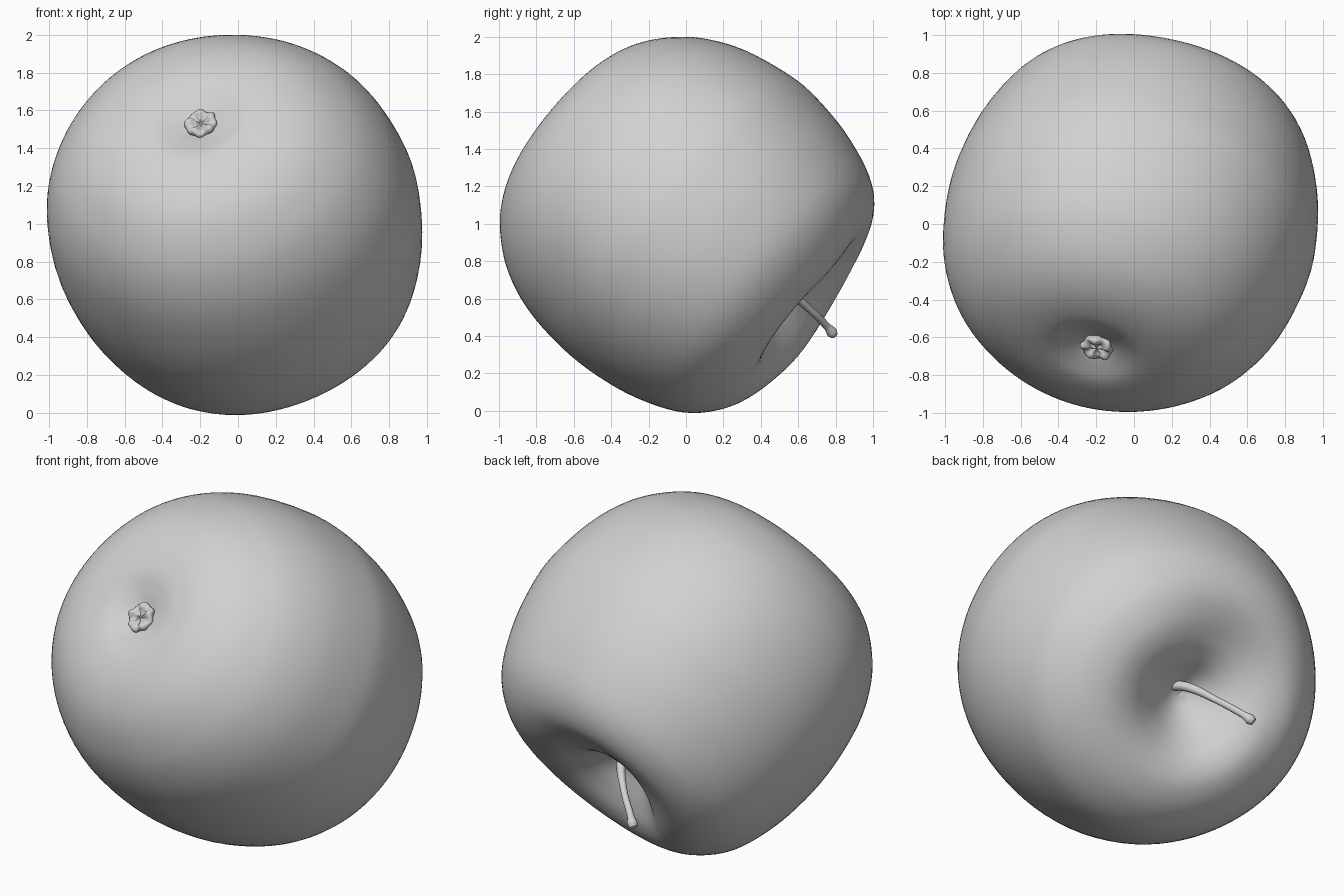
import bpy, bmesh, math
from mathutils import Vector, Matrix
from mathutils.geometry import interpolate_bezier

cube = bpy.data.objects.get("Cube")
if cube:
    bpy.data.objects.remove(cube, do_unlink=True)

tone = (0.64, 0.64, 0.64, 1)
grey = bpy.data.materials.new("plain grey")
grey.use_nodes = True
grey.diffuse_color = tone
grey.node_tree.nodes["Principled BSDF"].inputs["Base Color"].default_value = tone

# Fruit frame: core axis runs from the blossom end to the stem end
middle = Vector((0, 0, 1))
core = Vector((0.2, 0.75, -0.62)).normalized()
over = Vector((0, 0.63, 0.77))
over = (over - core * over.dot(core)).normalized()
side = over.cross(core)
frame = Matrix((side, over, core)).transposed()


def smooth_path(points, steps):
    """Smooth line through the points."""
    pts = [Vector((p[0], p[1], 0)) for p in points]
    ext = [pts[0]] + pts + [pts[-1]]
    path = []
    for i in range(1, len(pts)):
        a, b, c, d = ext[i - 1:i + 3]
        path += interpolate_bezier(b, b + (c - a) / 6, c - (d - b) / 6, c, steps + 1)[:-1]
    return path + [pts[-1]]


def finish(name, mesh):
    ob = bpy.data.objects.new(name, mesh)
    bpy.context.collection.objects.link(ob)
    mesh.materials.clear()
    mesh.materials.append(grey)
    mesh.shade_smooth()


def lathe(name, profile, steps, segments, shape):
    """Spin a (radius, height) profile; shape maps (radius, angle, height) to a point."""
    path = smooth_path(profile, steps)
    bm = bmesh.new()
    rings = []
    for p in path:
        count = 1 if p.x < 1e-5 else segments
        rings.append([bm.verts.new(shape(p.x, math.tau * k / segments, p.y))
                      for k in range(count)])
    for a, b in zip(rings, rings[1:]):
        for k in range(segments):
            n = (k + 1) % segments
            quad = [a[k % len(a)], a[n % len(a)], b[n % len(b)], b[k % len(b)]]
            bm.faces.new(list(dict.fromkeys(quad)))
    bmesh.ops.recalc_face_normals(bm, faces=bm.faces)
    mesh = bpy.data.meshes.new(name)
    bm.to_mesh(mesh)
    bm.free()
    finish(name, mesh)


# Fruit body: off-centre stem hollow with one low lip, broad shoulders, blossom dimple
def body_shape(r, a, t):
    r *= 1 + 0.005 * math.cos(5 * a + 0.6) * min(1, r)
    u, v = 0.98 * r * math.cos(a), 0.95 * r * math.sin(a)
    stem_end = max(0, t)
    lip = max(0, math.cos(a - 1.05)) ** 2 * math.exp(-((r - 0.43) / 0.25) ** 2)
    u += 0.01 - 0.03 * min(0, t) + 0.1 * stem_end * math.exp(-(r / 0.45) ** 2)
    v += 0.02 * (1 - abs(t))
    return middle + frame @ Vector((u, v, t - 0.13 * stem_end * lip))


body_profile = [(0, 0.57), (0.06, 0.585), (0.14, 0.64), (0.25, 0.735), (0.37, 0.81),
                (0.51, 0.83), (0.68, 0.77), (0.84, 0.62), (0.945, 0.38), (0.995, 0.13),
                (1, -0.08), (0.955, -0.35), (0.865, -0.56), (0.745, -0.71), (0.61, -0.815),
                (0.45, -0.88), (0.28, -0.9), (0.16, -0.875), (0.07, -0.845), (0, -0.835)]
lathe("fruit_body", body_profile, 5, 96, body_shape)

# Blossom remnant: small ragged cup of dried sepals
dimple = Vector((-0.19, -0.63, 1.51))


def calyx_shape(r, a, t):
    ragged = 1 + 0.03 * math.cos(5 * a) + 0.05 * math.sin(8 * a + 1)
    lift = t * (1 + 0.2 * math.sin(5 * a + 0.5))
    return dimple + frame @ Vector((r * ragged * math.cos(a), r * ragged * math.sin(a), -lift))


lathe("blossom_remnant", [(0.06, -0.06), (0.07, 0), (0.085, 0.03), (0.075, 0.05),
                          (0.05, 0.05), (0.035, 0.04), (0, 0.035)], 3, 40, calyx_shape)

# Stem: bent twig with a knob at its tip
curve = bpy.data.curves.new("stem_path", "CURVE")
curve.dimensions = "3D"
curve.bevel_depth = 0.02
curve.bevel_resolution = 3
curve.use_fill_caps = True
points = [(0.11, 0.42, 0.69, 1.5), (0.06, 0.54, 0.64, 1.3), (-0.045, 0.663, 0.54, 0.95),
          (-0.155, 0.755, 0.45, 1), (-0.185, 0.78, 0.42, 1.5), (-0.2, 0.79, 0.405, 1.1)]
spline = curve.splines.new("BEZIER")
spline.bezier_points.add(len(points) - 1)
for bp, (x, y, z, radius) in zip(spline.bezier_points, points):
    bp.co = (x, y, z)
    bp.radius = radius
    bp.handle_left_type = bp.handle_right_type = "AUTO"
helper = bpy.data.objects.new("stem_path", curve)
bpy.context.collection.objects.link(helper)
bpy.context.view_layer.update()
graph = bpy.context.evaluated_depsgraph_get()
stem_mesh = bpy.data.meshes.new_from_object(helper.evaluated_get(graph))
bpy.data.objects.remove(helper, do_unlink=True)
finish("stem", stem_mesh)
